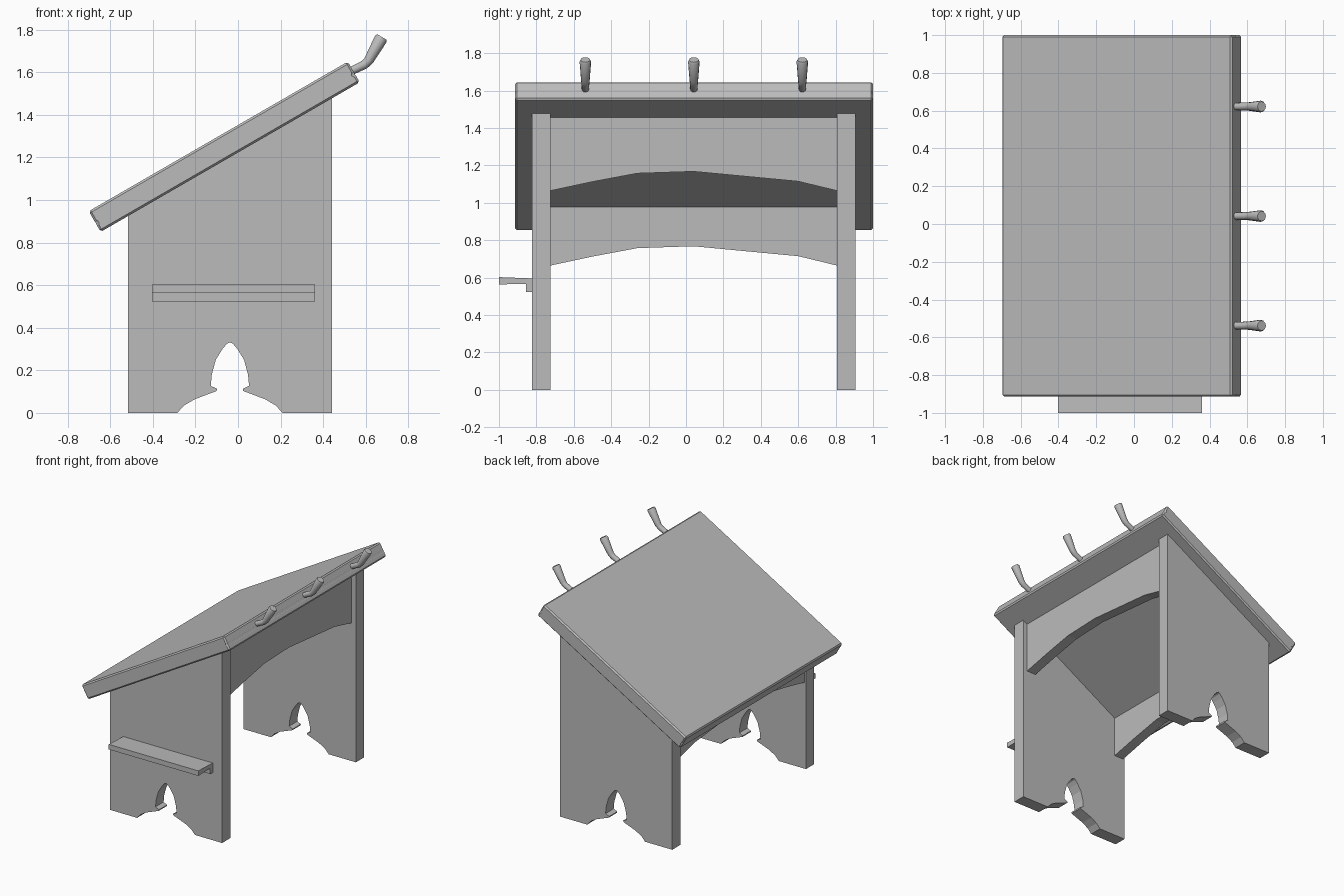
import bpy, bmesh, math
from mathutils import Vector, Matrix

cube = bpy.data.objects.get("Cube")
if cube:
    bpy.data.objects.remove(cube, do_unlink=True)

grey = bpy.data.materials.new("plain grey")
grey.use_nodes = True
colour = (0.5, 0.5, 0.5, 1)
grey.diffuse_color = colour
grey.node_tree.nodes["Principled BSDF"].inputs["Base Color"].default_value = colour


def finish(name, bm):
    bmesh.ops.recalc_face_normals(bm, faces=bm.faces)
    mesh = bpy.data.meshes.new(name)
    bm.to_mesh(mesh)
    bm.free()
    mesh.materials.append(grey)
    ob = bpy.data.objects.new(name, mesh)
    bpy.context.collection.objects.link(ob)
    return ob


def prism(name, outline, axis, lo, hi):
    """Extrude an outline: (x, z) points along y, or (y, z) points along x."""
    bm = bmesh.new()
    if axis == "y":
        verts = [bm.verts.new((a, lo, b)) for a, b in outline]
        move = (0, hi - lo, 0)
    else:
        verts = [bm.verts.new((lo, a, b)) for a, b in outline]
        move = (hi - lo, 0, 0)
    face = bm.faces.new(verts)
    new = bmesh.ops.extrude_face_region(bm, geom=[face])["geom"]
    bmesh.ops.translate(bm, vec=move, verts=[v for v in new if isinstance(v, bmesh.types.BMVert)])
    return finish(name, bm)


slope = math.radians(30)
MID = 0.042  # centre line of the desk along y


def under_top(x):
    return 0.85 + (x + 0.645) * math.tan(slope)


# Sloping desk top, with a shallow groove along its two ends
length, thick = 1.405, 0.112
end = [(0, 0), (0, 0.036), (0.006, 0.046), (0, 0.056), (0, thick)]
profile = end + [(length - u, v) for u, v in reversed(end)]
c, s = math.cos(slope), math.sin(slope)
top = prism("desk_top", [(-0.645 + u * c - v * s, 0.85 + u * s + v * c) for u, v in profile],
            "y", -0.914, 1.0)
bevel = top.modifiers.new("edge", "BEVEL")
bevel.width = 0.01
bevel.segments = 1
bevel.limit_method = "ANGLE"
bevel.angle_limit = math.radians(60)

# Side panels with a pointed cut-out at the foot
cut = [(0.247, 0), (0.215, 0.035), (0.165, 0.064), (0.062, 0.103), (0.06, 0.113),
       (0.09, 0.127), (0.085, 0.18), (0.066, 0.25), (0.035, 0.3), (0.014, 0.325)]
foot = [(-0.038 - w, z) for w, z in cut] + [(-0.038, 0.331)]
foot += [(-0.038 + w, z) for w, z in reversed(cut)]
panel = [(-0.517, 0)] + foot + [(0.441, 0), (0.441, under_top(0.441)), (-0.517, under_top(-0.517))]
prism("front_panel", panel, "y", -0.823, -0.724)
prism("back_panel", panel, "y", 0.807, 0.906)

# Arched rails between the panels, tops cut to the slope
arch = [(-0.724, 0), (-0.5, 0.048), (-0.26, 0.093), (0.04, 0.103), (0.6, 0.05), (0.807, 0)]
for name, x0, x1, base in (("high_rail", 0.325, 0.405, 1.065), ("low_rail", -0.505, -0.425, 0.665)):
    outline = [(y, base + z) for y, z in arch] + [(0.807, 2), (-0.724, 2)]
    rail = prism(name, outline, "x", x0, x1)
    for v in rail.data.vertices:
        if v.co.z > 1.9:
            v.co.z = under_top(v.co.x)

# Narrow ledge on the front panel
prism("ledge", [(-1, 0.564), (-0.855, 0.567), (-0.855, 0.523), (-0.823, 0.523),
                (-0.823, 0.596), (-1, 0.603)], "x", -0.403, 0.361)

# Bent, flared pegs along the high edge
path = [(0.52, 1.6, 0.019), (0.595, 1.636, 0.021), (0.614, 1.655, 0.023),
        (0.67, 1.755, 0.031), (0.676, 1.765, 0.026)]


def peg(name, y):
    bm = bmesh.new()
    rings, sides = [], 12
    for i, (x, z, r) in enumerate(path):
        a, b = path[max(i - 1, 0)], path[min(i + 1, len(path) - 1)]
        along = Vector((b[0] - a[0], 0, b[1] - a[1])).normalized()
        across = along.cross(Vector((0, 1, 0)))
        ring = []
        for k in range(sides):
            t = 2 * math.pi * k / sides
            ring.append(bm.verts.new(Vector((x, y, z)) + across * r * math.cos(t)
                                     + Vector((0, r * math.sin(t), 0))))
        rings.append(ring)
    for r0, r1 in zip(rings, rings[1:]):
        for k in range(sides):
            n = (k + 1) % sides
            bm.faces.new((r0[k], r0[n], r1[n], r1[k]))
    bm.faces.new(rings[0])
    bm.faces.new(rings[-1])
    ob = finish(name, bm)
    bpy.ops.object.select_all(action="DESELECT")
    ob.select_set(True)
    bpy.context.view_layer.objects.active = ob
    bpy.ops.object.shade_smooth_by_angle(angle=math.radians(40))


for name, step in (("front_peg", -1), ("middle_peg", 0), ("back_peg", 1)):
    peg(name, MID + step * 0.58)
